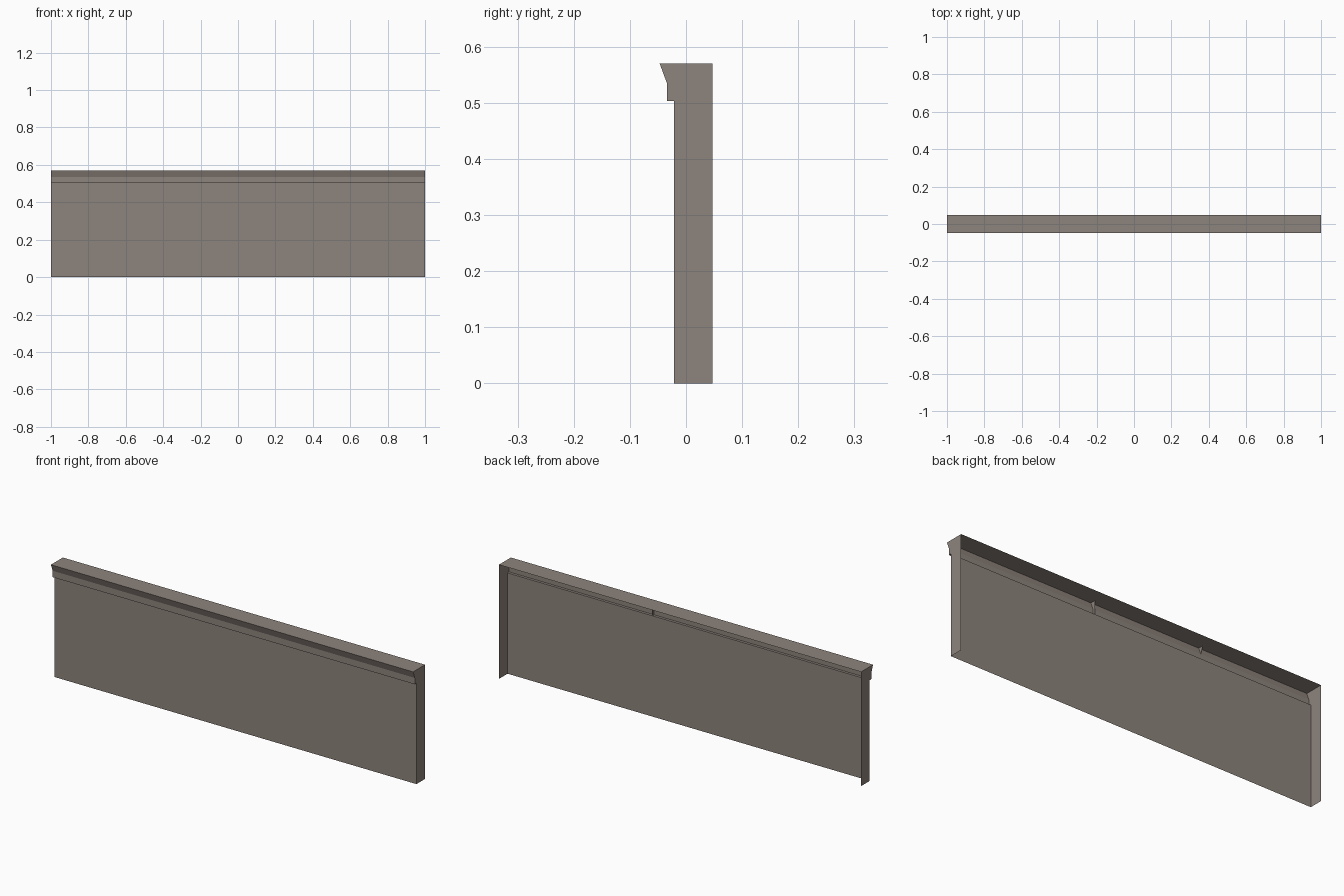
import bpy, bmesh

if "Cube" in bpy.data.objects:
    bpy.data.objects.remove(bpy.data.objects["Cube"])

stone = bpy.data.materials.new("warm grey stone")
stone.diffuse_color = (0.27, 0.23, 0.20, 1)
stone.use_nodes = True
stone.node_tree.nodes["Principled BSDF"].inputs["Base Color"].default_value = stone.diffuse_color

BACK, FRONT, LIP, NOSE = 0.047, -0.021, -0.034, -0.047
TOP, SLOPE, LEDGE = 0.57, 0.535, 0.503
# Cross-section (y, z): top slab, sloped cornice, ledge and front panel
PROFILE = [(BACK, TOP), (NOSE, TOP), (LIP, SLOPE), (LIP, LEDGE), (FRONT, LEDGE), (FRONT, 0)]


def finish(name, bm):
    mesh = bpy.data.meshes.new(name)
    bm.to_mesh(mesh)
    bm.free()
    mesh.materials.append(stone)
    obj = bpy.data.objects.new(name, mesh)
    bpy.context.collection.objects.link(obj)
    return obj


def plate(bm, x, outline, flip=False):
    face = bm.faces.new([bm.verts.new((x, y, z)) for y, z in outline])
    if flip:
        face.normal_flip()


# Wall shell: extruded open section (open at back and bottom), closed at both ends
bm = bmesh.new()
left = [bm.verts.new((-1, y, z)) for y, z in PROFILE]
right = [bm.verts.new((1, y, z)) for y, z in PROFILE]
for i in range(len(PROFILE) - 1):
    bm.faces.new((left[i], left[i + 1], right[i + 1], right[i]))
END = PROFILE + [(BACK, 0)]
plate(bm, -1, END, flip=True)
plate(bm, 1, END)
bmesh.ops.remove_doubles(bm, verts=bm.verts, dist=1e-5)
finish("wall_shell", bm)

# Small ribs inside the hollow cornice
bm = bmesh.new()
plate(bm, 0.20, [(FRONT, TOP), (NOSE, TOP), (LIP, SLOPE), (LIP, LEDGE), (FRONT, LEDGE)])
finish("cornice_rib", bm)
bm = bmesh.new()
plate(bm, -0.40, [(FRONT, TOP), (NOSE, TOP), (LIP, SLOPE)])
finish("small_cornice_rib", bm)
